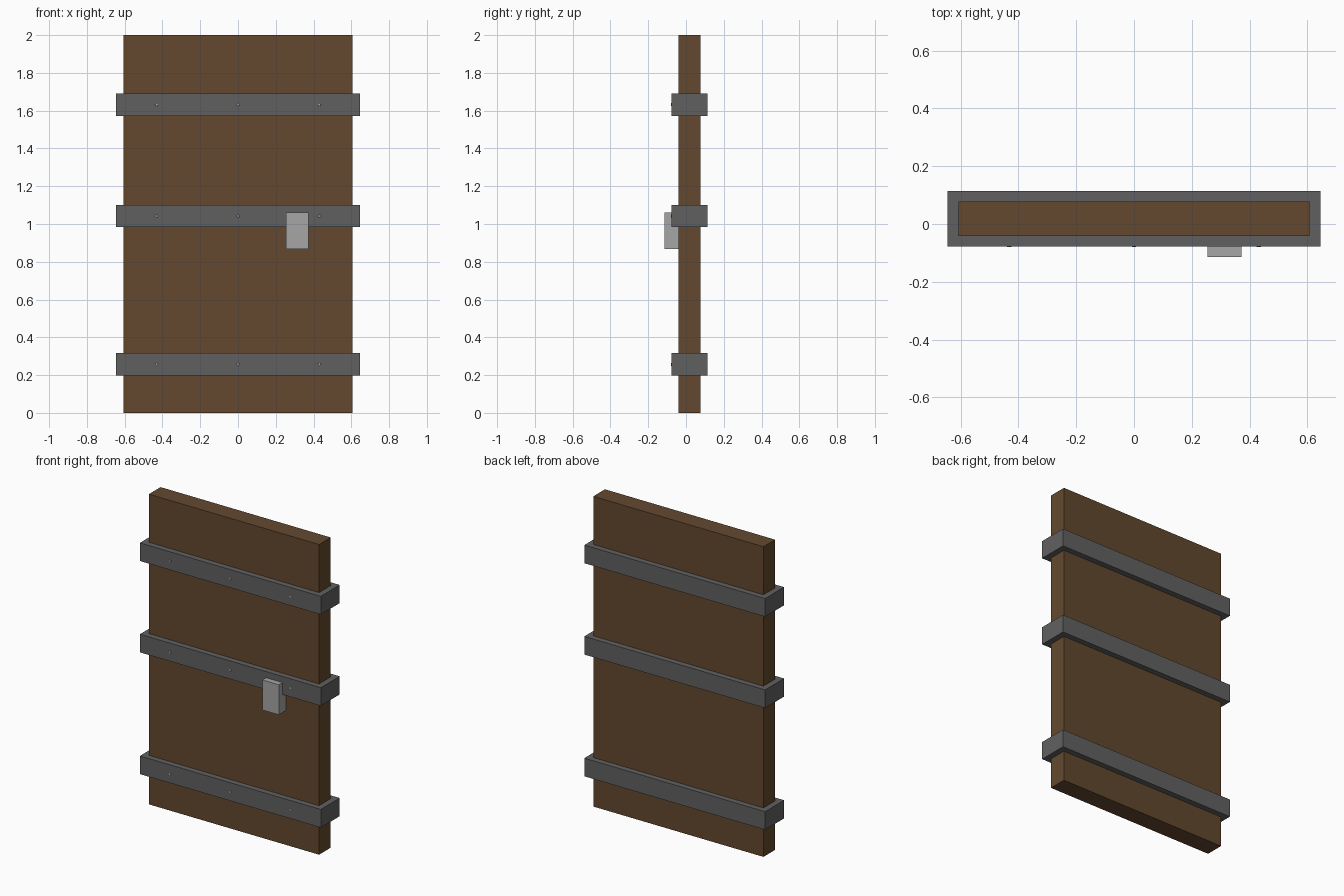
import bpy
import bmesh
from mathutils import Matrix, Vector

cube = bpy.data.objects.get("Cube")
if cube:
    bpy.data.objects.remove(cube, do_unlink=True)


def material(name, rgb):
    m = bpy.data.materials.new(name)
    m.use_nodes = True
    m.diffuse_color = (*rgb, 1)
    m.node_tree.nodes["Principled BSDF"].inputs["Base Color"].default_value = (*rgb, 1)
    return m


wood = material("brown wood", (0.125, 0.066, 0.028))
iron = material("dark iron", (0.118, 0.118, 0.118))
steel = material("light steel", (0.38, 0.38, 0.38))


def finish(name, bm, mat, location):
    mesh = bpy.data.meshes.new(name)
    bm.to_mesh(mesh)
    bm.free()
    mesh.materials.append(mat)
    obj = bpy.data.objects.new(name, mesh)
    obj.location = location
    bpy.context.collection.objects.link(obj)
    return obj


def box(name, low, high, mat):
    low, high = Vector(low), Vector(high)
    bm = bmesh.new()
    bmesh.ops.create_cube(bm, size=1)
    bmesh.ops.scale(bm, vec=high - low, verts=bm.verts)
    return finish(name, bm, mat, (low + high) / 2)


def rivet(name, x, y, z):
    # Shallow low-poly stud facing the front
    bm = bmesh.new()
    bmesh.ops.create_cone(bm, cap_ends=True, segments=8, radius1=0.009, radius2=0.007,
                          depth=0.004, matrix=Matrix.Rotation(1.5707963, 4, 'X'))
    return finish(name, bm, steel, (x, y, z))


# Door slab
box("door_panel", (-0.607, -0.041, 0), (0.607, 0.078, 2), wood)

# Iron bands wrapping the slab, each with three studs
FRONT = -0.078
bands = {"lower": (0.199, 0.257), "middle": (0.984, 1.042), "upper": (1.573, 1.632)}
for label, (bottom, stud_z) in bands.items():
    box(label + "_band", (-0.645, FRONT, bottom), (0.645, 0.115, bottom + 0.117), iron)
    for side, x in (("right", -0.431), ("centre", 0), ("left", 0.431)):
        rivet(f"{label}_{side}_rivet", x, FRONT, stud_z)

# Latch plate on the front
box("latch", (0.254, -0.115, 0.867), (0.372, -0.041, 1.061), steel)
